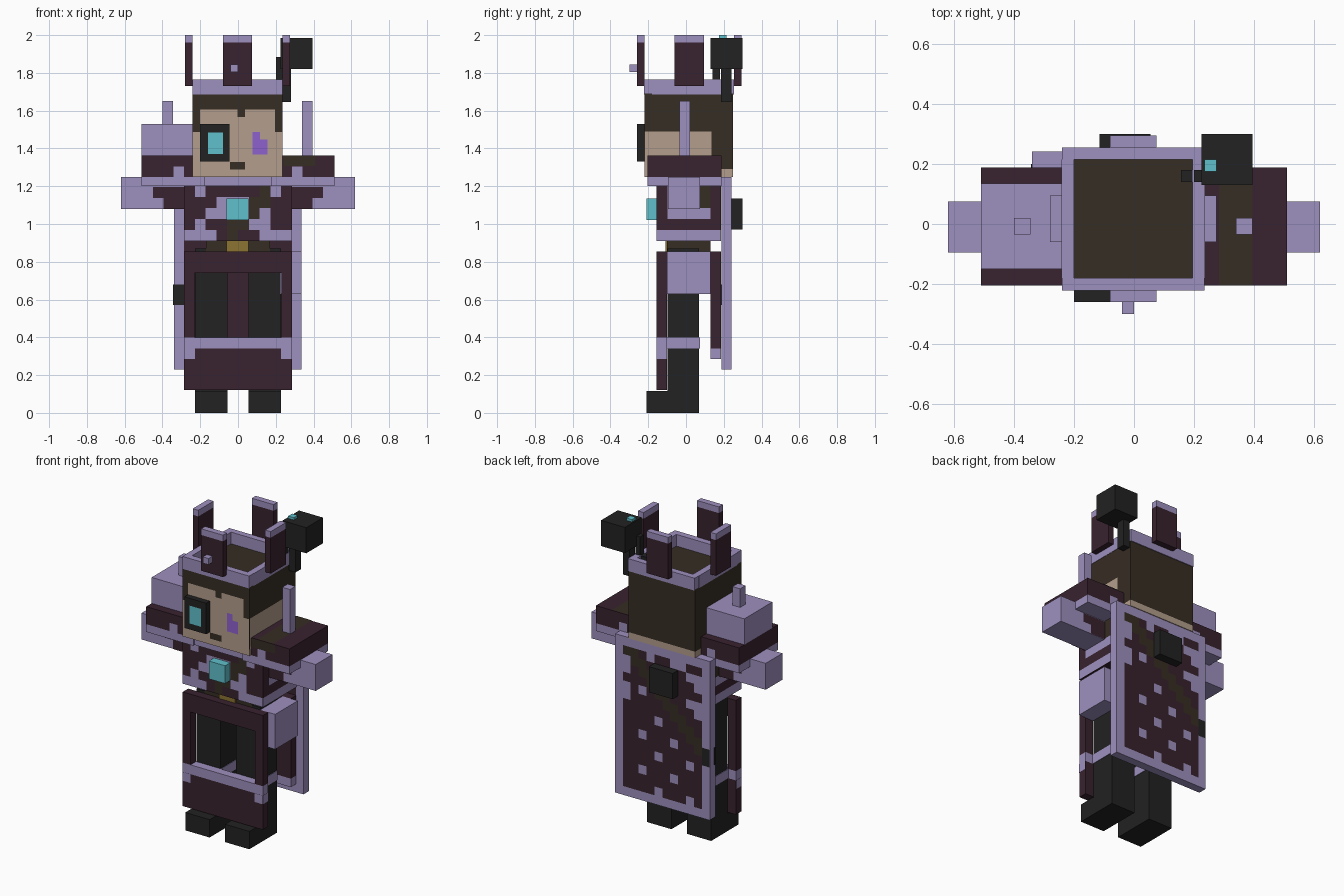
import bpy, bmesh
from mathutils import Vector

if "Cube" in bpy.data.objects:
    bpy.data.objects.remove(bpy.data.objects["Cube"])


def material(name, r, g, b):
    m = bpy.data.materials.new(name)
    lin = [(c / 255 / 12.92 if c < 11 else ((c / 255 + 0.055) / 1.055) ** 2.4) for c in (r, g, b)]
    m.diffuse_color = (*lin, 1)
    m.use_nodes = True
    m.node_tree.nodes["Principled BSDF"].inputs["Base Color"].default_value = m.diffuse_color
    return m


MATS = {
    'L': material("lavender", 158, 144, 190),
    'P': material("plum", 56, 34, 46),
    'K': material("black", 34, 34, 34),
    'H': material("dark_brown", 54, 45, 35),
    'S': material("skin", 180, 158, 140),
    'C': material("cyan", 96, 192, 204),
    'V': material("violet", 143, 97, 206),
    'G': material("gold", 140, 115, 50),
}
KEYS = list(MATS)


def finish(name, bm, mats):
    me = bpy.data.meshes.new(name)
    bm.to_mesh(me)
    bm.free()
    for k in mats:
        me.materials.append(MATS[k])
    ob = bpy.data.objects.new(name, me)
    bpy.context.collection.objects.link(ob)
    return ob


def box(name, key, x0, x1, y0, y1, z0, z1):
    bm = bmesh.new()
    bmesh.ops.create_cube(bm, size=1)
    for v in bm.verts:
        v.co = ((x0 + x1) / 2 + v.co.x * (x1 - x0),
                (y0 + y1) / 2 + v.co.y * (y1 - y0),
                (z0 + z1) / 2 + v.co.z * (z1 - z0))
    return finish(name, bm, key)


def paint(name, origin, du, dv, out, rows):
    """Thin painted layer: one coloured cell per letter, lifted along out."""
    bm = bmesh.new()
    o, u, v, n = Vector(origin), Vector(du), Vector(dv), Vector(out)
    for r, row in enumerate(rows):
        for c, k in enumerate(row):
            if k == '.':
                continue
            p = o + u * c + v * r + n * 0.003
            quad = [p, p + u, p + u + v, p + v]
            if u.cross(v).dot(n) < 0:
                quad.reverse()
            f = bm.faces.new([bm.verts.new(q) for q in quad])
            f.material_index = KEYS.index(k)
    bmesh.ops.remove_doubles(bm, verts=bm.verts, dist=0.0005)
    return finish(name, bm, KEYS)


FRONT, BACK = (0, -1, 0), (0, 1, 0)
T = 0.0567  # pattern cell size

# ---- head: skin base, hair block, face, cheeks ----
box("head_base", 'S', -.24, .235, -.22, .25, 1.25, 1.29)
box("hair", 'H', -.24, .235, -.22, .25, 1.29, 1.69)
face = ["............", "............", ".SSSSS.SSSS.", ".SSSSSSSSSS.", ".SSSSSSSSSS.",
        "SSSSSSSSVSSS", "SSSSSSSSVVSS", "SSSSSSSSVVSS", "SSSSSSSSSSSS", "SSSSSHHSSSSS"]
paint("face", (-.24, -.22, 1.685), (.0396, 0, 0), (0, 0, -.0396), FRONT, face)
for x, s, side in ((-.24, -1, "right"), (.235, 1, "left")):
    paint(side + "_cheek", (x, -.22, 1.49), (0, .355, 0), (0, 0, -.2), (s, 0, 0), ["S"])
box("eye_patch", 'K', -.2, -.045, -.26, -.22, 1.33, 1.53)
paint("eye_lens", (-.16, -.26, 1.485), (.08, 0, 0), (0, 0, -.115), FRONT, ["C"])

# ---- crown: rim and four spikes with pale tips ----
box("crown_front", 'L', -.24, .235, -.222, -.18, 1.685, 1.765)
box("crown_back", 'L', -.24, .235, .215, .255, 1.685, 1.765)
box("crown_right", 'L', -.242, -.2, -.18, .215, 1.685, 1.765)
box("crown_left", 'L', .195, .237, -.18, .215, 1.685, 1.765)
for n, b in (("front", (-.08, .075, -.26, -.22)), ("back", (-.08, .075, .255, .295)),
             ("right", (-.28, -.24, -.06, .095)), ("left", (.235, .275, -.06, .095))):
    box("spike_" + n, 'P', *b, 1.73, 1.96)
    box("spike_tip_" + n, 'L', *b, 1.96, 2.0)
box("crown_stud", 'L', -.04, 0, -.3, -.26, 1.805, 1.845)

# ---- head gadget ----
box("gadget_box", 'K', .225, .395, .13, .3, 1.82, 1.985)
box("gadget_light", 'C', .235, .275, .175, .215, 1.985, 2.0)
box("gadget_pole", 'K', .235, .28, .185, .24, 1.645, 1.82)
box("gadget_arm", 'K', .2, .235, .14, .18, 1.73, 1.885)
box("gadget_tip", 'K', .157, .2, .14, .18, 1.72, 1.765)

# ---- jacket, collar, gem ----
box("jacket", 'P', -.285, .285, -.155, .185, .91, 1.2)
box("collar", 'L', -.175, .175, -.19, .185, 1.2, 1.25)
paint("jacket_front", (-.285, -.155, 1.2), (.057, 0, 0), (0, 0, -.058), FRONT,
      ["PLPPPPPHLP", "PPPLLLHHPP", "PPLLLLHLPP", "PLPPHHLLPP", "LLLPHPPLLL"])
for s in (-1, 1):
    paint("jacket_side", (s * .285, -.155, 1.2), (0, T, 0), (0, 0, -.058), (s, 0, 0),
          ["PLLLHP", "PLLLHP", "PLLLLP", "PPPPPP", "LLLLLL"])
box("chest_gem", 'C', -.06, .055, -.21, -.155, 1.02, 1.135)

# ---- belt ----
box("belt", 'H', -.17, .17, -.1, .13, .85, .915)
box("buckle", 'G', -.06, .055, -.108, -.1, .855, .91)

# ---- shoulders, arms and hands ----
for s, side in ((-1, "right"), (1, "left")):
    def sx(a, b):
        return sorted((s * a, s * b))
    box(side + "_shoulder", 'P', *sx(.175, .51), -.205, .188, 1.25, 1.363)
    box(side + "_shoulder_rim", 'L', *sx(.175, .51), -.205, .188, 1.2, 1.25)
    box(side + "_arm", 'L', *sx(.285, .62), -.095, .075, 1.08, 1.25)
    for y, out in ((-.095, FRONT), (.075, BACK)):
        paint(side + "_sleeve", (s * .62, y, 1.195), (-s * T, 0, 0), (0, 0, -.0575), out,
              ["...PPP", "....PP"])
    for y, out in ((-.205, FRONT), (.188, BACK)):
        paint(side + "_shoulder_tab", (s * .285, y, 1.305), (s * T, 0, 0), (0, 0, -.055),
              out, ["L"])
box("shoulder_block", 'L', -.51, -.24, -.15, .135, 1.363, 1.53)
box("right_post", 'L', -.4, -.345, -.035, .02, 1.53, 1.65)
box("left_post", 'L', .34, .395, -.035, .02, 1.363, 1.65)
paint("shoulder_strap_top", (.283, -.205, 1.363), (.112, 0, 0), (0, .393, 0), (0, 0, 1), ["H"])
paint("shoulder_strap_front", (.24, -.205, 1.363), (T, 0, 0), (0, 0, -T), FRONT, ["HHH"])

# ---- cape: pale slab with patterned back and plain lining ----
box("cape", 'L', -.34, .335, .188, .242, .23, 1.25)


def cape_cell(r, c):
    if r in (10, 11) and c == 0:
        return 'K'
    if r in (0, 17) or c in (0, 11):
        return 'L'
    if 1 <= r <= 10 and c in (11 - r, 10 - r):
        return 'H'
    if r >= 7 and r % 2 == 0 and (c + r) % 4 == 2 and 2 <= c <= 9:
        return 'L'
    if r < 8 and ((c in (1, 10) and r % 3 != 1) or (c in (2, 8) and r % 3 == 2)
                  or (r == 1 and c in (3, 4, 7))):
        return 'L'
    return 'P'


pattern = ["".join(cape_cell(r, c) for c in range(12)) for r in range(18)]
paint("cape_pattern", (-.34, .242, 1.25), (.05625, 0, 0), (0, 0, -T), BACK, pattern)
paint("cape_lining", (-.285, .188, 1.19), (.57, 0, 0), (0, 0, -.905), FRONT, ["P"])
box("cape_clasp", 'K', -.343, -.285, .184, .2, .57, .68)
box("back_pouch", 'K', -.115, .055, .242, .3, .97, 1.135)

# ---- skirt: open front frame and back panel ----
F = (-.155, -.1)
box("skirt_top", 'P', -.285, .285, *F, .74, .855)
box("skirt_right_bar", 'P', -.285, -.23, *F, .4, .74)
box("skirt_left_bar", 'P', .23, .285, *F, .4, .74)
box("skirt_stripe", 'L', -.285, .285, *F, .34, .4)
box("skirt_bottom", 'P', -.285, .285, *F, .12, .34)
for s in (-1, 1):
    paint("skirt_tab", (s * .285, F[0], .34), (-s * T, 0, 0), (0, 0, -.055), FRONT, ["L"])
    paint("skirt_tab_side", (s * .285, F[0], .34), (0, .055, 0), (0, 0, -.055), (s, 0, 0), ["L"])
box("back_panel", 'P', -.285, .285, .13, .185, .34, .855)
box("back_panel_hem", 'L', -.285, .285, .13, .185, .285, .34)
box("hip_pouch", 'L', .225, .335, -.1, .13, .63, .855)

# ---- legs and feet ----
for s, side in ((-1, "right"), (1, "left")):
    a, b = sorted((s * .055, s * .228))
    box(side + "_leg", 'K', a, b, -.098, .07, .115, .87)
    box(side + "_leg_band", 'L', a - .003, b + .003, -.1, .073, .34, .4)
    box(side + "_foot", 'K', a, b, -.21, .07, 0, .115)
